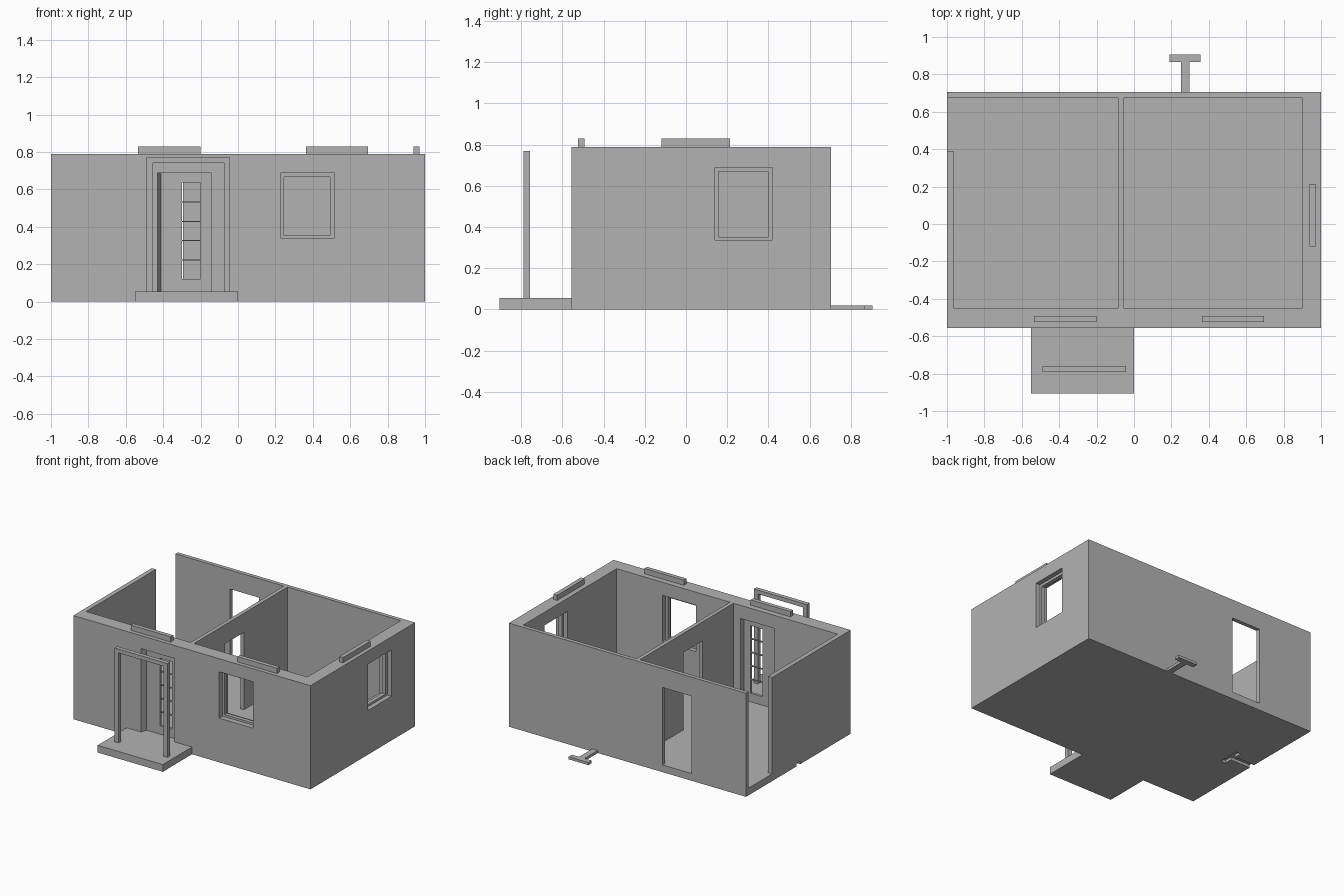
import bpy
import bmesh

cube = bpy.data.objects.get("Cube")
if cube:
    bpy.data.objects.remove(cube, do_unlink=True)

# One plain colour for the whole building
grey = bpy.data.materials.new("plain grey")
grey.use_nodes = True
grey.diffuse_color = (0.45, 0.45, 0.45, 1)
grey.node_tree.nodes["Principled BSDF"].inputs["Base Color"].default_value = grey.diffuse_color


def finish(name, bm):
    bmesh.ops.recalc_face_normals(bm, faces=bm.faces)
    mesh = bpy.data.meshes.new(name)
    bm.to_mesh(mesh)
    bm.free()
    mesh.materials.append(grey)
    obj = bpy.data.objects.new(name, mesh)
    bpy.context.collection.objects.link(obj)
    return obj


def box(name, xs, ys, zs):
    """Box from its limits along each axis."""
    bm = bmesh.new()
    bmesh.ops.create_cube(bm, size=1)
    for v in bm.verts:
        v.co = [lim[1] if c > 0 else lim[0] for c, lim in zip(v.co, (xs, ys, zs))]
    return finish(name, bm)


def prism(name, outline, z0, z1):
    """Plan outline raised from z0 to z1."""
    bm = bmesh.new()
    face = bm.faces.new([bm.verts.new((x, y, z0)) for x, y in outline])
    raised = bmesh.ops.extrude_face_region(bm, geom=[face])["geom"]
    for v in raised:
        if isinstance(v, bmesh.types.BMVert):
            v.co.z = z1
    return finish(name, bm)


def cut(target, cutter):
    """Subtract the cutter for good and discard it."""
    mod = target.modifiers.new("opening", 'BOOLEAN')
    mod.operation = 'DIFFERENCE'
    mod.solver = 'EXACT'
    mod.object = cutter
    bpy.context.view_layer.objects.active = target
    bpy.ops.object.modifier_apply(modifier=mod.name)
    bpy.data.objects.remove(cutter, do_unlink=True)


def tee(depth):
    """T outline: stem from the origin along +y, bar at its end."""
    stem, bar, neck = 0.023, 0.083, depth - 0.04
    half = [(stem, 0), (stem, neck), (bar, neck), (bar, depth)]
    return half + [(-x, y) for x, y in reversed(half)]


FLOOR, TOP, OVER = 0.055, 0.79, 1.0
FRONT, BACK = -0.555, 0.705
IN_FRONT, IN_BACK = -0.45, 0.675

# Walls and floor, hollowed into two rooms
shell = box("walls_and_floor", (-1, 1), (FRONT, BACK), (0, TOP))
rooms = [(-0.965, -0.085), (-0.055, 0.90)]
for xs in rooms:
    cut(shell, box("room", xs, (IN_FRONT, IN_BACK), (FLOOR, OVER)))

# Openings: side gap, front door, back door, partition door, windows
openings = [
    ((-1.1, -0.9), (0.39, IN_BACK), (FLOOR, OVER)),
    ((-0.43, -0.145), (-0.7, -0.4), (FLOOR, 0.69)),
    ((-0.54, -0.295), (0.6, 0.8), (FLOOR, 0.645)),
    ((-0.15, -0.02), (-0.08, 0.15), (FLOOR, 0.645)),
    ((0.23, 0.514), (-0.7, -0.4), (0.337, 0.69)),
    ((0.85, 1.1), (0.14, 0.42), (0.337, 0.69)),
]
for limits in openings:
    cut(shell, box("opening", *limits))

# T-shaped socket under the side wall, and the matching tongue at the back
socket = [(-1 + y, 0.075 + x) for x, y in tee(0.21)]
socket = [(-1.05 if x == -1 else x, y) for x, y in socket]
cut(shell, prism("socket", socket, -0.05, 0.022))
prism("connector_tongue", [(0.273 + x, BACK + y) for x, y in tee(0.2)], 0, 0.02)

# Window frames set in the thickness of the wall
frame = box("front_window_frame", (0.23, 0.514), (-0.515, -0.485), (0.337, 0.69))
cut(frame, box("pane", (0.246, 0.492), (-0.6, -0.4), (0.353, 0.667)))
frame = box("side_window_frame", (0.935, 0.965), (0.14, 0.42), (0.337, 0.69))
cut(frame, box("pane", (0.9, 1.1), (0.157, 0.399), (0.353, 0.67)))

# Front door with a glazed slot and thin crossbars
door = box("front_door", (-0.43, -0.145), (-0.51, -0.49), (FLOOR, 0.69))
low, high = 0.12, 0.635
cut(door, box("slot", (-0.30, -0.2), (-0.6, -0.4), (low, high)))
for i in range(1, 5):
    z = low + (high - low) * i / 5
    box(f"door_crossbar_{i}", (-0.30, -0.2), (-0.506, -0.494), (z - 0.003, z + 0.003))
prism("slanted_door_jamb", [(-0.43, FRONT), (-0.413, -0.51), (-0.43, -0.51)], FLOOR, 0.685)

# Porch slab and its post-and-lintel frame
box("porch_slab", (-0.55, 0), (-0.905, FRONT), (0, FLOOR))
porch = box("porch_frame", (-0.488, -0.042), (-0.79, -0.758), (FLOOR, 0.77))
cut(porch, box("gap", (-0.455, -0.075), (-0.9, -0.7), (0, 0.74)))

# Locating ridges on top of the walls
for name, xs, ys in [
    ("door_ridge", (-0.535, -0.20), (-0.525, -0.493)),
    ("window_ridge", (0.363, 0.696), (-0.525, -0.493)),
    ("side_ridge", (0.938, 0.97), (-0.12, 0.213)),
]:
    box(name, xs, ys, (TOP, 0.83))
